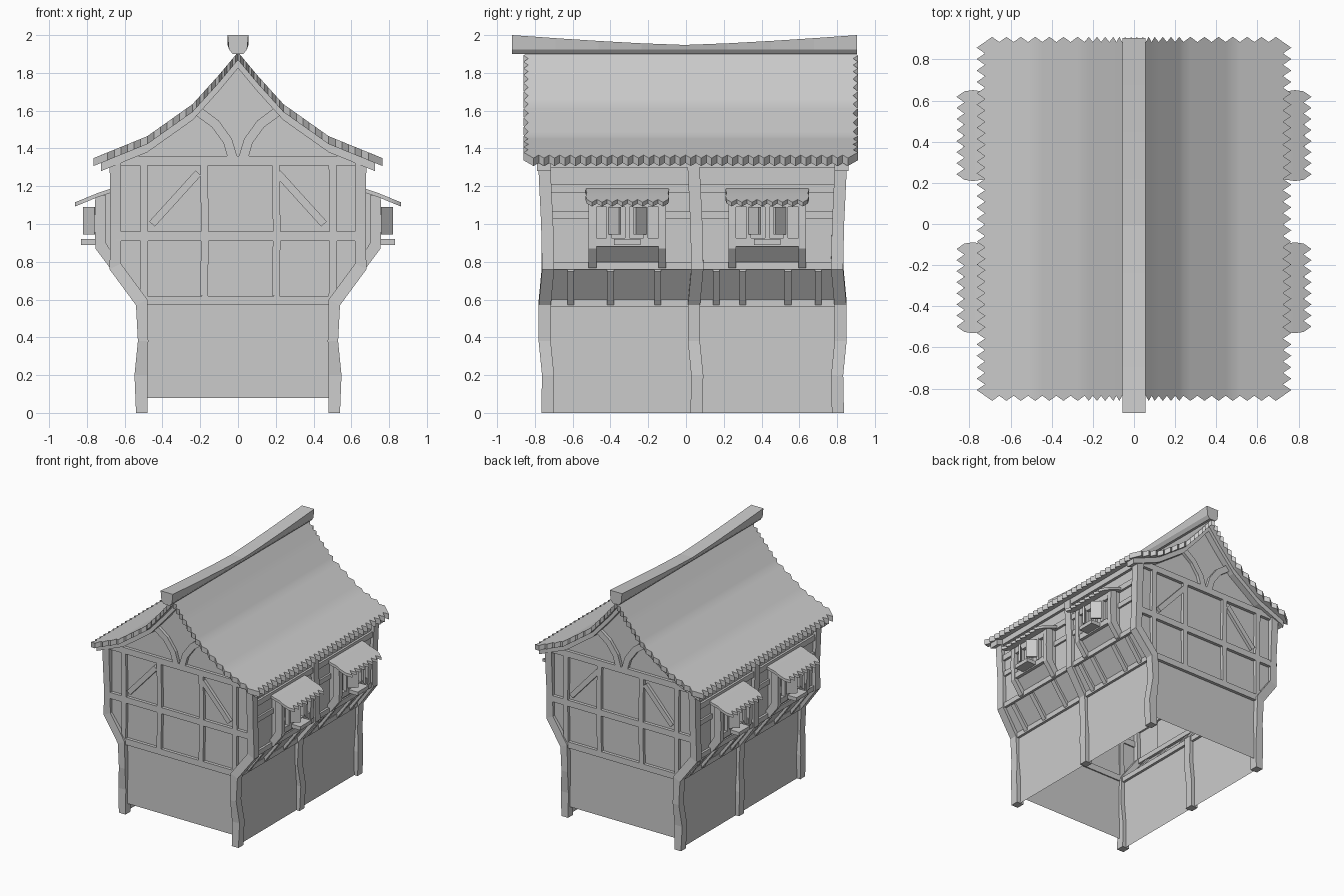
import bpy, bmesh, math

if "Cube" in bpy.data.objects:
    bpy.data.objects.remove(bpy.data.objects["Cube"])

CY = 0.035                      # middle of the house body along y


def finish(name, bm, smooth=False):
    bmesh.ops.recalc_face_normals(bm, faces=bm.faces)
    me = bpy.data.meshes.new(name)
    bm.to_mesh(me)
    bm.free()
    ob = bpy.data.objects.new(name, me)
    bpy.context.collection.objects.link(ob)
    if smooth:
        bpy.ops.object.select_all(action='DESELECT')
        ob.select_set(True)
        bpy.context.view_layer.objects.active = ob
        bpy.ops.object.shade_smooth_by_angle(angle=math.radians(30))
    return ob


def loft(name, rings):
    bm = bmesh.new()
    vs = [[bm.verts.new(p) for p in r] for r in rings]
    n = len(rings[0])
    for a, b in zip(vs, vs[1:]):
        for i in range(n):
            bm.faces.new((a[i], a[(i + 1) % n], b[(i + 1) % n], b[i]))
    bm.faces.new(vs[0])
    bm.faces.new(vs[-1])
    return finish(name, bm)


def prism(name, xz, y0, y1):
    return loft(name, [[(x, y, z) for x, z in xz] for y in (y0, y1)])


def box(name, x0, x1, y0, y1, z0, z1):
    return prism(name, [(x0, z0), (x1, z0), (x1, z1), (x0, z1)], y0, y1)


def band(name, path, w, y0, y1):
    """Timber of width w following a path drawn in the xz plane."""
    rings = []
    for i, (x, z) in enumerate(path):
        a, b = path[max(i - 1, 0)], path[min(i + 1, len(path) - 1)]
        dx, dz = b[0] - a[0], b[1] - a[1]
        k = w / 2 / math.hypot(dx, dz)
        nx, nz = -dz * k, dx * k
        rings.append([(x + nx, y0, z + nz), (x - nx, y0, z - nz),
                      (x - nx, y1, z - nz), (x + nx, y1, z + nz)])
    return loft(name, rings)


def sample(path, t):
    f = t * (len(path) - 1)
    i = min(int(f), len(path) - 2)
    f -= i
    return [a + (b - a) * f for a, b in zip(path[i], path[i + 1])]


def tiles(name, path, side, y0, y1, rows, thick, end_tooth, eave_tooth):
    """Sheet of tiles with toothed eave and toothed ends."""
    bm = bmesh.new()
    cols = 2 * round((y1 - y0) / 0.055)
    grid = []
    for i in range(rows + 1):
        x, z = sample(path, i / rows)
        row = []
        for j in range(cols + 1):
            y = y0 + (y1 - y0) * j / cols
            px, pz = x, z
            if i == rows and j % 2:
                px, pz = x + eave_tooth, z - eave_tooth * 0.4
            if j in (0, cols) and i % 2:
                y += end_tooth * (1 if j else -1)
            row.append(bm.verts.new((side * px, y, pz)))
        grid.append(row)
    for a, b in zip(grid, grid[1:]):
        for j in range(cols):
            bm.faces.new((a[j], a[j + 1], b[j + 1], b[j]))
    ext = bmesh.ops.extrude_face_region(bm, geom=bm.faces[:], use_keep_orig=True)
    bmesh.ops.translate(bm, vec=(0, 0, -thick),
                        verts=[v for v in ext['geom'] if isinstance(v, bmesh.types.BMVert)])
    return finish(name, bm, True)


ROOF = [(0, 1.91), (0.10, 1.79), (0.24, 1.635), (0.48, 1.465), (0.725, 1.365)]
WALL = [(0.51, 0.0), (0.51, 0.58), (0.65, 0.76), (0.65, 1.345)]

# Hollow wall shell: two sides and two gable ends, open underneath
bm = bmesh.new()
for s in (1, -1):
    cols = [[bm.verts.new((s * x, y, z)) for x, z in WALL] for y in (-0.74, 0.81)]
    for i in range(3):
        bm.faces.new((cols[0][i], cols[0][i + 1], cols[1][i + 1], cols[1][i]))
half = [(0.51, 0.08)] + WALL[1:] + [(x, z - 0.045) for x, z in ROOF[3:0:-1]]
outline = half + [(0, 1.86)] + [(-x, z) for x, z in reversed(half)]
for y in (-0.74, 0.81):
    bm.faces.new([bm.verts.new((x, y, z)) for x, z in outline])
finish("walls", bm)

# Main roof and swaybacked ridge beam
for s in (1, -1):
    tiles("roof_slope", ROOF, s, -0.835, 0.885, 28, 0.042, 0.025, 0.04)
rings = []
for i in range(9):
    y = -0.92 + 1.825 * i / 8
    top = 1.948 + 0.052 * abs(i / 4 - 1) ** 1.3
    rings.append([(-0.028, y, 1.90), (0.028, y, 1.90), (0.048, y, 1.925),
                  (0.055, y, top), (-0.055, y, top), (-0.048, y, 1.925)])
loft("ridge_beam", rings)

# Crooked posts following the jettied wall
OUT = [(0.54, 0), (0.548, 0.2), (0.53, 0.38), (0.54, 0.57), (0.68, 0.76), (0.675, 1.0), (0.68, 1.34)]
INN = [(0.48, 0), (0.48, 0.2), (0.475, 0.38), (0.48, 0.60), (0.62, 0.79), (0.62, 1.0), (0.62, 1.34)]
for s in (1, -1):
    for yc, flip in ((-0.74, 1), (0.05, 1), (0.81, -1)):
        rings = []
        for i, ((xo, z), (xi, zi)) in enumerate(zip(OUT, INN)):
            y = yc + 0.012 * flip * math.sin(i * 1.7 + 0.5)
            rings.append([(s * xo, y - 0.032, z), (s * xo, y + 0.032, z),
                          (s * xi, y + 0.032, zi), (s * xi, y - 0.032, zi)])
        loft("post", rings)

# Gable timbers on both ends
for end in (1, -1):
    ys = [CY + end * d for d in (-0.80, -0.765)]
    for name, x0, x1, z in (("sill_beam", -0.53, 0.53, 0.595), ("middle_rail", -0.645, 0.645, 0.935),
                            ("tie_beam", -0.64, 0.64, 1.335)):
        band(name, [(x0, z), (x1, z)], 0.05, *ys)
    for x in (-0.50, -0.18, 0.20, 0.50):
        foot = 0.62 if abs(x) < 0.4 else 0.6
        band("stud", [(x, foot), (x + 0.005, 0.95), (x, 1.32)], 0.04, *ys)
    for s in (1, -1):
        band("diagonal_brace", [(s * 0.455, 1.0), (s * 0.21, 1.27)], 0.04, *ys)
        band("curved_brace", [(s * 0.025, 1.34), (s * 0.055, 1.44), (s * 0.12, 1.53),
                              (s * 0.215, 1.60)], 0.05, *ys)
        under = [(s * x, z - 0.04) for x, z in ROOF]
        low = [(s * x, z - 0.085) for x, z in ROOF]
        prism("barge_board", under + low[::-1], CY - end * 0.825, CY - end * 0.75)

# Long-side rails, floor beam and soffit joists
for s in (1, -1):
    for name, x, z0, z1 in (("wall_plate", 0.672, 1.30, 1.345), ("upper_rail", 0.668, 1.165, 1.21),
                            ("window_rail", 0.665, 1.03, 1.07), ("lower_rail", 0.668, 0.76, 0.80),
                            ("floor_beam", 0.53, 0.56, 0.60)):
        box(name, s * (x - 0.04), s * x, -0.72, 0.79, z0, z1)
    for y in (-0.61, -0.40, -0.15, 0.16, 0.30, 0.54, 0.70):
        band("soffit_joist", [(s * 0.52, 0.58), (s * 0.65, 0.757)], 0.03, y - 0.018, y + 0.018)

# Bay windows
for s in (1, -1):
    for yc in (-0.31, 0.43):
        P = lambda pts: [(s * x, z) for x, z in pts]
        prism("bay_body", P([(0.64, 0.78), (0.725, 0.88), (0.725, 1.15), (0.64, 1.18)]),
              yc - 0.18, yc + 0.18)
        for d in (-0.185, 0.185):
            prism("bay_bracket", P([(0.65, 0.76), (0.68, 0.77), (0.755, 0.87), (0.76, 1.0), (0.755, 1.15),
                                    (0.70, 1.15), (0.70, 0.90), (0.65, 0.82)]),
                  yc + d - 0.02, yc + d + 0.02)
        box("bay_rail", s * 0.70, s * 0.75, yc - 0.17, yc + 0.17, 0.88, 0.925)
        box("bay_lintel", s * 0.70, s * 0.75, yc - 0.17, yc + 0.17, 1.09, 1.14)
        box("window_sill", s * 0.70, s * 0.83, yc - 0.07, yc + 0.07, 0.89, 0.92)
        box("mullion", s * 0.72, s * 0.745, yc - 0.012, yc + 0.012, 0.92, 1.10)
        for d in (1, -1):
            box("window_jamb", s * 0.70, s * 0.755, yc + d * 0.085, yc + d * 0.11, 0.92, 1.10)
            plan = [(0.75, 0.088), (0.76, 0.10), (0.82, 0.045), (0.81, 0.033)]
            loft("shutter", [[(s * x, yc + d * y, z) for x, y in plan] for z in (0.945, 1.09)])
        tiles("bay_roof", [(0.65, 1.195), (0.74, 1.165), (0.825, 1.13)], s,
              yc - 0.215, yc + 0.215, 4, 0.022, 0.006, 0.038)
